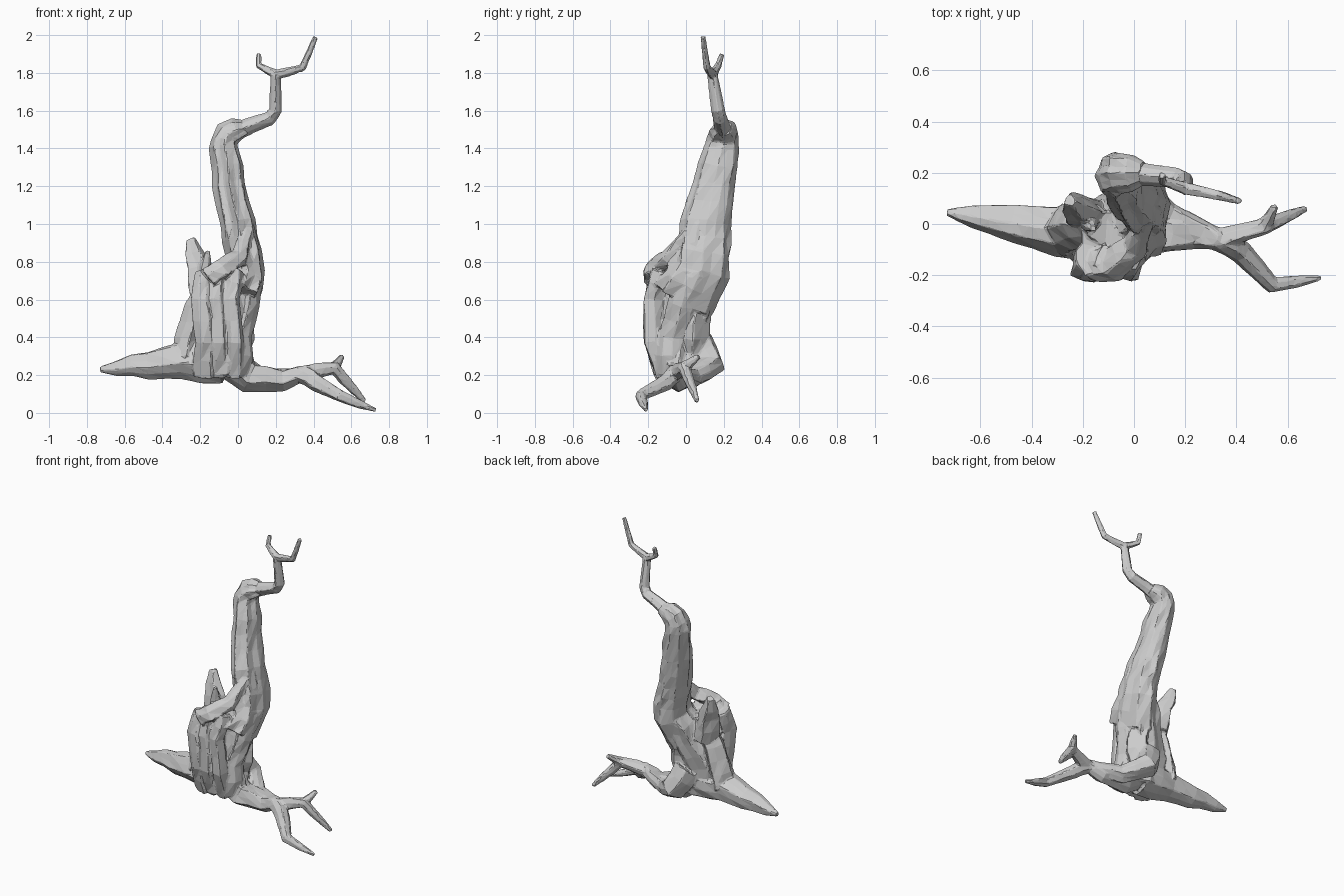
import bpy
import bmesh
import math
import random
from mathutils import Vector

random.seed(4)

default_cube = bpy.data.objects.get("Cube")
if default_cube:
    bpy.data.objects.remove(default_cube, do_unlink=True)


def resample(points, spacing):
    """Split a polyline into evenly sized steps, keeping its corners."""
    centres = []
    for start, end in zip(points, points[1:]):
        start, end = Vector(start), Vector(end)
        count = max(2, round((end - start).length / spacing))
        centres.extend(start.lerp(end, i / count) for i in range(count))
    centres.append(Vector(points[-1]))
    return centres


def distances_along(centres):
    """Fraction of the total length reached at every centre."""
    travelled = [0]
    for start, end in zip(centres, centres[1:]):
        travelled.append(travelled[-1] + (end - start).length)
    return [distance / travelled[-1] for distance in travelled]


def add_limb(bm, points, thick, thin, falloff=1, depth=(1, 1), sides=8, bark=0.12, spacing=0.09):
    """Fluted tube along a path, tapering from thick to thin."""
    centres = resample(points, spacing)
    fractions = distances_along(centres)
    last = len(centres) - 1

    # Each column keeps its own groove depth so the ridges run along the limb
    flutes = [bark * (random.uniform(-1, 1) + (-1) ** column) / 2 for column in range(sides)]

    rings = []
    for index, (centre, fraction) in enumerate(zip(centres, fractions)):
        along = centres[min(index + 1, last)] - centres[max(index - 1, 0)]
        along.normalize()
        across = Vector((0, 1, 0)).cross(along).normalized()
        inward = along.cross(across)
        radius = thin + (thick - thin) * (1 - fraction) ** falloff
        flatness = depth[0] + (depth[1] - depth[0]) * fraction
        sway = across * radius * random.uniform(-bark, bark)
        ring = []
        for column, flute in enumerate(flutes):
            angle = math.tau * column / sides
            swell = 1 + flute + random.uniform(-bark, bark) / 2
            direction = across * math.cos(angle) + inward * math.sin(angle) * flatness
            ring.append(bm.verts.new(centre + sway + direction * radius * swell))
        rings.append(ring)

    for lower, upper in zip(rings, rings[1:]):
        for column in range(sides):
            following = (column + 1) % sides
            bm.faces.new((lower[column], lower[following], upper[following], upper[column]))
    bm.faces.new(reversed(rings[0]))
    bm.faces.new(rings[-1])


def finish(bm, name, voxel, keep):
    """Fuse the limbs into one skin, then facet it into low-poly bark."""
    bmesh.ops.recalc_face_normals(bm, faces=bm.faces)
    mesh = bpy.data.meshes.new(name)
    bm.to_mesh(mesh)
    bm.free()
    obj = bpy.data.objects.new(name, mesh)
    bpy.context.collection.objects.link(obj)
    fuse = obj.modifiers.new("Fuse", 'REMESH')
    fuse.mode = 'VOXEL'
    fuse.voxel_size = voxel
    facet = obj.modifiers.new("Facet", 'DECIMATE')
    facet.ratio = keep


# Joints shared by neighbouring limbs
waist = (0.04, 0.08, 0.76)
crown_fork = (0.2, 0.14, 1.79)
root_fork = (0.34, -0.06, 0.21)
rear_knee = (0.51, -0.01, 0.24)

wood = bmesh.new()

# Main trunk: broad base, then a column leaning back and bending into the bough
add_limb(wood, [(-0.1, -0.04, 0.2), (-0.09, -0.03, 0.4), waist],
         thick=0.17, thin=0.09, depth=(0.6, 1.4), sides=16, bark=0.15)
add_limb(wood, [(0, -0.01, 0.6), waist, (0, 0.11, 1), (-0.05, 0.15, 1.2), (-0.07, 0.19, 1.4),
                (-0.05, 0.2, 1.47), (0.04, 0.2, 1.51)],
         thick=0.1, thin=0.04, falloff=0.35, depth=(1.6, 1.1), sides=16, bark=0.15)

# Solid heart of the broken front stem, wrapped by twisted strands
add_limb(wood, [(-0.1, -0.09, 0.2), (-0.11, -0.09, 0.73)],
         thick=0.1, thin=0.09, depth=(0.8, 1.1), sides=10, bark=0.2)
for x in (-0.18, -0.11, -0.03):
    top = random.uniform(0.74, 0.8)
    add_limb(wood, [(x, -0.1, 0.2), (x, -0.16, 0.38), (x - 0.01, -0.17, 0.6), (x, -0.13, top)],
             thick=0.055, thin=0.045, depth=(1.2, 1.3), sides=7, bark=0.25)

# Folded lip joining the front stem to the trunk
add_limb(wood, [(-0.16, -0.17, 0.72), (-0.1, -0.17, 0.77), (0, -0.09, 0.82), (0.05, 0.02, 0.96)],
         thick=0.065, thin=0.035, sides=7, bark=0.25)

# Ridges climbing the right, left and back of the trunk
add_limb(wood, [(0.02, -0.08, 0.2), (0.02, -0.07, 0.4), (0.08, 0, 0.66), (0.08, 0.04, 0.78),
                (0.05, 0.06, 1)],
         thick=0.06, thin=0.035, falloff=0.6, depth=(1.2, 1.4), bark=0.25)
add_limb(wood, [(-0.27, -0.02, 0.29), (-0.2, 0, 0.55), (-0.14, 0, 0.74)],
         thick=0.07, thin=0.06, depth=(1.3, 1.2), bark=0.2)
add_limb(wood, [(-0.04, 0.03, 0.25), (0, 0.04, 0.48), (0.04, 0.14, 0.9)],
         thick=0.08, thin=0.05, bark=0.25)

# Jagged broken stub with a side splinter
add_limb(wood, [(-0.17, 0.03, 0.6), (-0.2, 0.05, 0.77), (-0.25, 0.09, 0.92)],
         thick=0.075, thin=0.022, falloff=0.6, depth=(1, 1.2), sides=7, bark=0.25)
add_limb(wood, [(-0.18, 0.02, 0.7), (-0.16, -0.02, 0.86)],
         thick=0.05, thin=0.012, sides=6)

# Long tapering left root
add_limb(wood, [(-0.08, -0.04, 0.27), (-0.3, -0.025, 0.27), (-0.73, 0.045, 0.23)],
         thick=0.12, thin=0.014, falloff=0.7, sides=11)

# Right root, fed from the front of the trunk and a bulge behind it
add_limb(wood, [(-0.06, -0.05, 0.3), (0.06, -0.04, 0.19), (0.24, -0.04, 0.18), root_fork],
         thick=0.1, thin=0.042, sides=10)
add_limb(wood, [(-0.06, 0.06, 0.37), (0, 0.13, 0.25), (0.13, 0.03, 0.18), root_fork],
         thick=0.09, thin=0.035, sides=10)

# Front fork of the right root
add_limb(wood, [root_fork, (0.42, -0.11, 0.16), (0.54, -0.24, 0.09), (0.73, -0.21, 0.015)],
         thick=0.05, thin=0.011, falloff=0.6, sides=7)

# Rear fork with its drooping end and upright twig
add_limb(wood, [root_fork, rear_knee, (0.67, 0.06, 0.06)],
         thick=0.045, thin=0.013, falloff=0.7, sides=7)
add_limb(wood, [rear_knee, (0.55, 0.07, 0.3)], thick=0.03, thin=0.015, sides=6)

finish(wood, "trunk_and_roots", voxel=0.008, keep=0.06)

crown = bmesh.new()

# Crooked top bough
add_limb(crown, [(-0.03, 0.2, 1.48), (0.17, 0.18, 1.56), (0.2, 0.17, 1.6), crown_fork],
         thick=0.045, thin=0.026)

# Forked twigs at the tip
add_limb(crown, [crown_fork, (0.34, 0.11, 1.83), (0.41, 0.09, 1.99)],
         thick=0.026, thin=0.014, sides=6)
add_limb(crown, [crown_fork, (0.11, 0.17, 1.84), (0.11, 0.19, 1.9)],
         thick=0.026, thin=0.014, sides=6)

finish(crown, "crown_branch", voxel=0.006, keep=0.08)
